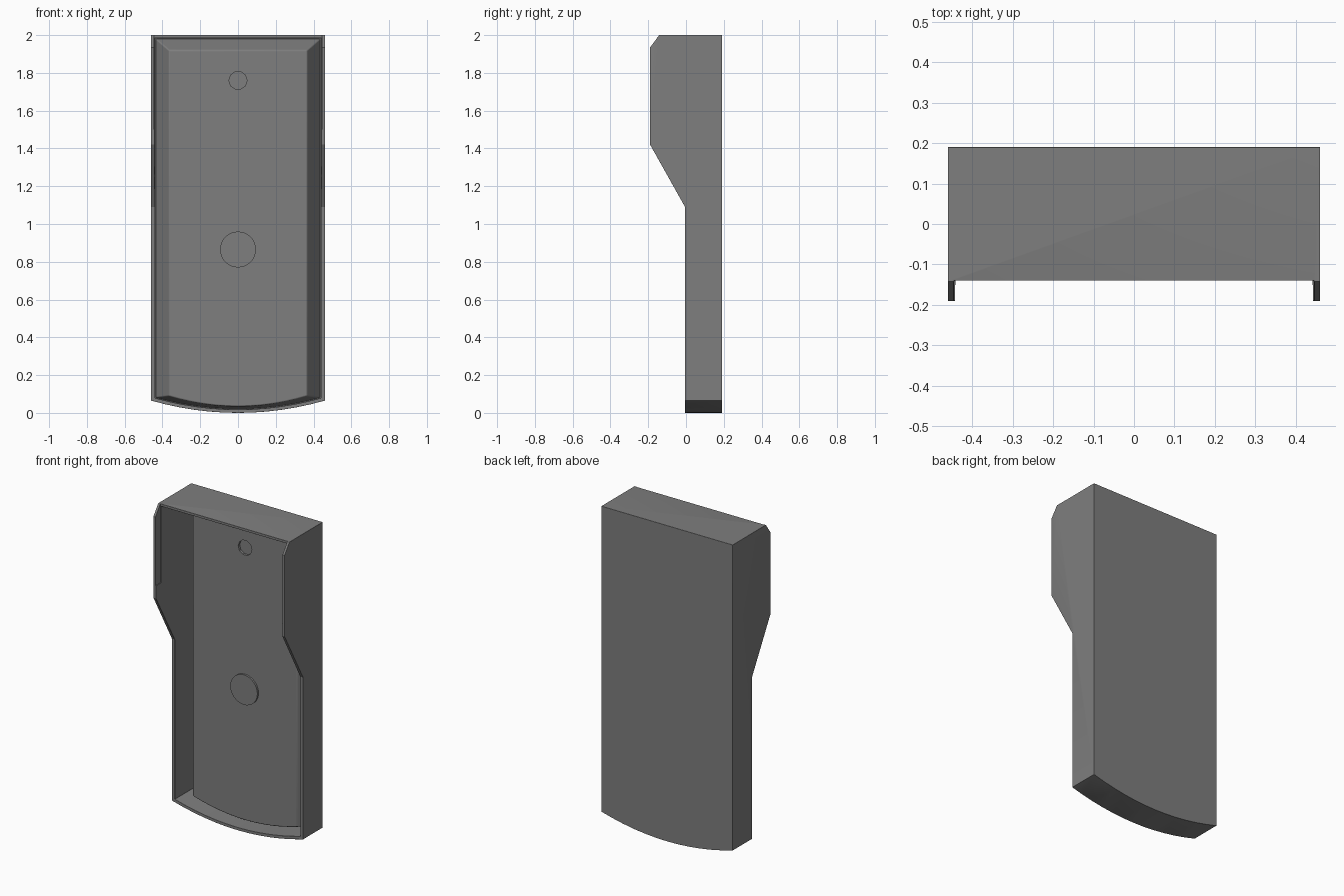
import bpy, bmesh, math

if "Cube" in bpy.data.objects:
    bpy.data.objects.remove(bpy.data.objects["Cube"])

ARC = 12
grey = bpy.data.materials.new("dark_grey")
grey.diffuse_color = (0.21, 0.21, 0.21, 1)
grey.use_nodes = True
grey.node_tree.nodes["Principled BSDF"].inputs["Base Color"].default_value = grey.diffuse_color


def outline(hw, z_mid, z_edge, top):
    """Front outline (x, z): bowed bottom edge, straight sides and flat top."""
    pts = []
    for i in range(ARC + 1):
        t = -1 + 2 * i / ARC
        pts.append((hw * t, z_mid + (z_edge - z_mid) * t * t))
    return pts + [(hw, top), (-hw, top)]


def loft(name, loop_a, loop_b, helper=False):
    """Closed solid between two matching loops of 3D points."""
    bm = bmesh.new()
    a = [bm.verts.new(p) for p in loop_a]
    b = [bm.verts.new(p) for p in loop_b]
    n = len(a)
    for i in range(n):
        j = (i + 1) % n
        bm.faces.new((a[i], a[j], b[j], b[i]))
    bm.faces.new(a[::-1])
    bm.faces.new(b)
    bmesh.ops.recalc_face_normals(bm, faces=bm.faces[:])
    me = bpy.data.meshes.new(name)
    bm.to_mesh(me)
    bm.free()
    me.materials.append(grey)
    ob = bpy.data.objects.new(name, me)
    bpy.context.collection.objects.link(ob)
    if helper:
        ob.hide_render = True
        ob.hide_set(True)
    return ob


def at_y(pts, y):
    return [(x, y, z) for x, z in pts]


def at_x(pts, x):
    return [(x, y, z) for y, z in pts]


def circle(r, z, sides):
    return [(r * math.cos(2 * math.pi * i / sides), z + r * math.sin(2 * math.pi * i / sides))
            for i in range(sides)]


def boolean(ob, cutter, op):
    m = ob.modifiers.new(op.lower(), 'BOOLEAN')
    m.operation = op
    m.solver = 'EXACT'
    m.object = cutter


def bevel(ob, width, segments):
    m = ob.modifiers.new("soft_edges", 'BEVEL')
    m.width = width
    m.segments = segments
    m.limit_method = 'ANGLE'
    m.angle_limit = math.radians(50)


# Outer shell: front outline trimmed by the stepped side profile
outer = outline(0.46, 0.0, 0.065, 2.0)
shell = loft("outer_shell", at_y(outer, -0.3), at_y(outer, 0.19))
side = [(0.3, -0.1), (-0.005, -0.1), (-0.005, 1.09), (-0.19, 1.42),
        (-0.19, 1.935), (-0.142, 2.0), (-0.142, 2.1), (0.3, 2.1)]
side_cut = loft("side_profile_cutter", at_x(side, -0.6), at_x(side, 0.6), True)
boolean(shell, side_cut, 'INTERSECT')

# Hollow inside the thin rim
cavity = loft("cavity_cutter",
              at_y(outline(0.445, 0.013, 0.076, 1.987), -0.4),
              at_y(outline(0.437, 0.02, 0.08, 1.982), 0.175), True)
boolean(shell, cavity, 'DIFFERENCE')

# Trim the top wall flush, leaving only the side walls in front of it
trim = [(-0.445, 1.5), (0.445, 1.5), (0.445, 2.1), (-0.445, 2.1)]
top_trim = loft("top_trim_cutter", at_y(trim, -0.4), at_y(trim, -0.14), True)
boolean(shell, top_trim, 'DIFFERENCE')
bevel(shell, 0.004, 3)

# Raised back panel with softly edged sloping borders
panel = loft("back_panel",
             at_y(outline(0.365, 0.035, 0.09, 1.92), 0.07),
             at_y(outline(0.437, 0.02, 0.08, 1.982), 0.178))
bevel(panel, 0.006, 4)

# Small round recess near the top of the panel
hole = circle(0.048, 1.76, 10)
recess = loft("recess_cutter", at_y(hole, 0.0), at_y(hole, 0.085), True)
boolean(panel, recess, 'DIFFERENCE')

# Raised round disc at mid height
disc = loft("round_disc", at_y(circle(0.095, 0.865, 32), 0.058),
            at_y(circle(0.095, 0.865, 32), 0.08))

# Smooth the curves, keep the edges sharp
for ob in (shell, panel, disc):
    bpy.ops.object.select_all(action='DESELECT')
    ob.select_set(True)
    bpy.context.view_layer.objects.active = ob
    bpy.ops.object.shade_smooth_by_angle(angle=math.radians(25))
